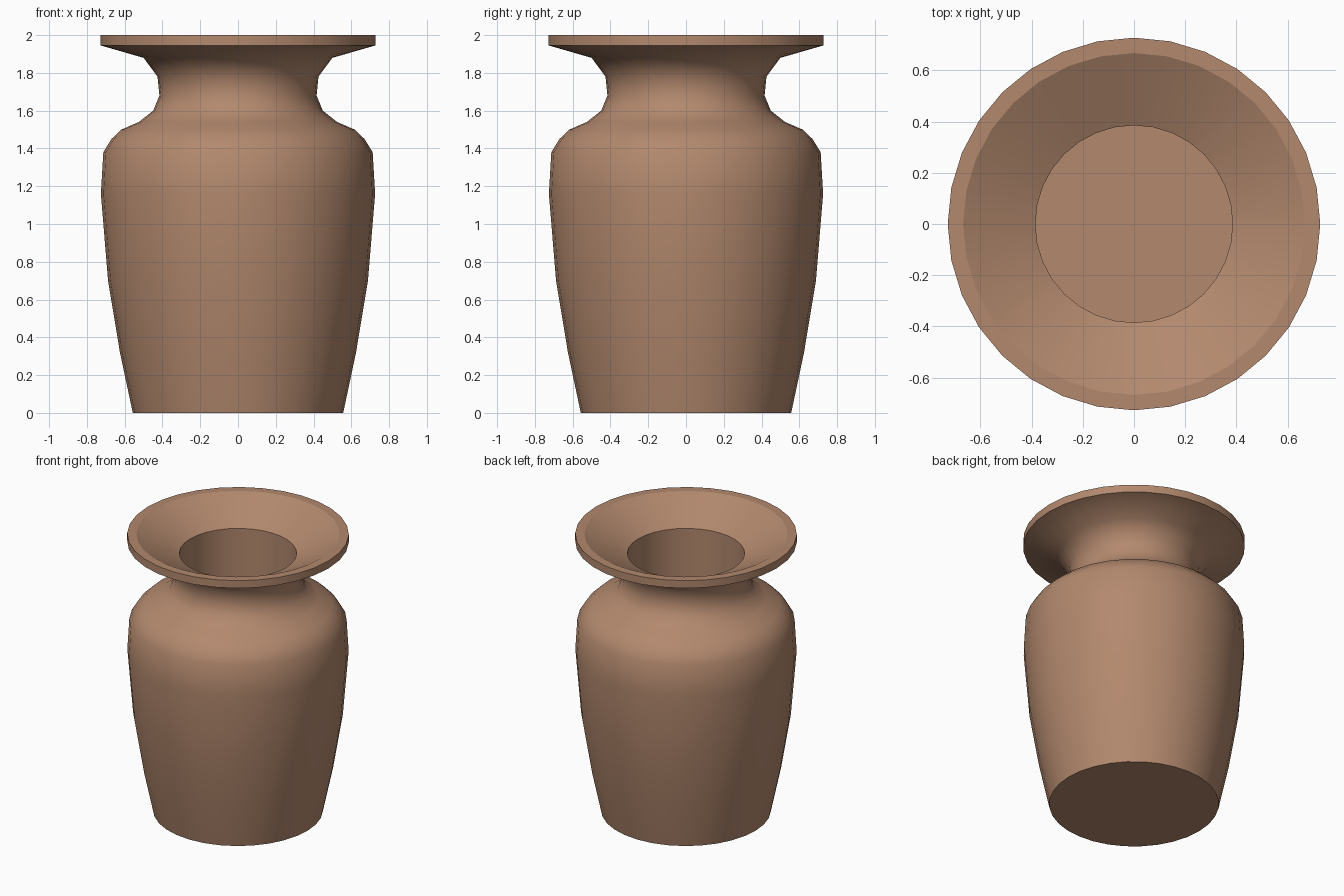
import bpy, bmesh
from math import cos, sin, pi

if "Cube" in bpy.data.objects:
    bpy.data.objects.remove(bpy.data.objects["Cube"])

SIDES = 32

# Profile rings (radius, height, sharp edge?), from the base up the outside and down the inside
PROFILE = [
    (0.557, 0.00, True), (0.625, 0.32, False), (0.688, 0.70, False),
    (0.726, 1.16, False), (0.713, 1.38, False), (0.67, 1.45, False),
    (0.617, 1.50, False), (0.525, 1.54, False), (0.449, 1.60, False),
    (0.416, 1.68, False), (0.426, 1.78, False), (0.50, 1.88, False),
    (0.727, 1.945, True), (0.727, 2.00, True),          # flared lip
    (0.667, 2.00, True), (0.385, 1.86, True),           # funnel mouth
    (0.385, 0.10, True),                                # straight bore
]

bm = bmesh.new()
rings = [[bm.verts.new((r * cos(2 * pi * i / SIDES), r * sin(2 * pi * i / SIDES), z))
          for i in range(SIDES)] for r, z, _ in PROFILE]

# Walls
for a, b in zip(rings, rings[1:]):
    for i in range(SIDES):
        j = (i + 1) % SIDES
        bm.faces.new((a[i], a[j], b[j], b[i])).smooth = True

# Underside and inner floor
bm.faces.new(rings[0][::-1])
bm.faces.new(rings[-1])

# Crisp edges at the base, lip, mouth and floor
for ring, (_, _, sharp) in zip(rings, PROFILE):
    if sharp:
        for i in range(SIDES):
            bm.edges.get((ring[i], ring[(i + 1) % SIDES])).smooth = False

mesh = bpy.data.meshes.new("vase")
bm.to_mesh(mesh)
bm.free()
vase = bpy.data.objects.new("vase", mesh)
bpy.context.collection.objects.link(vase)

# Terracotta colour
clay = bpy.data.materials.new("clay")
clay.diffuse_color = (0.45, 0.25, 0.155, 1)
clay.use_nodes = True
clay.node_tree.nodes["Principled BSDF"].inputs["Base Color"].default_value = clay.diffuse_color
mesh.materials.append(clay)
